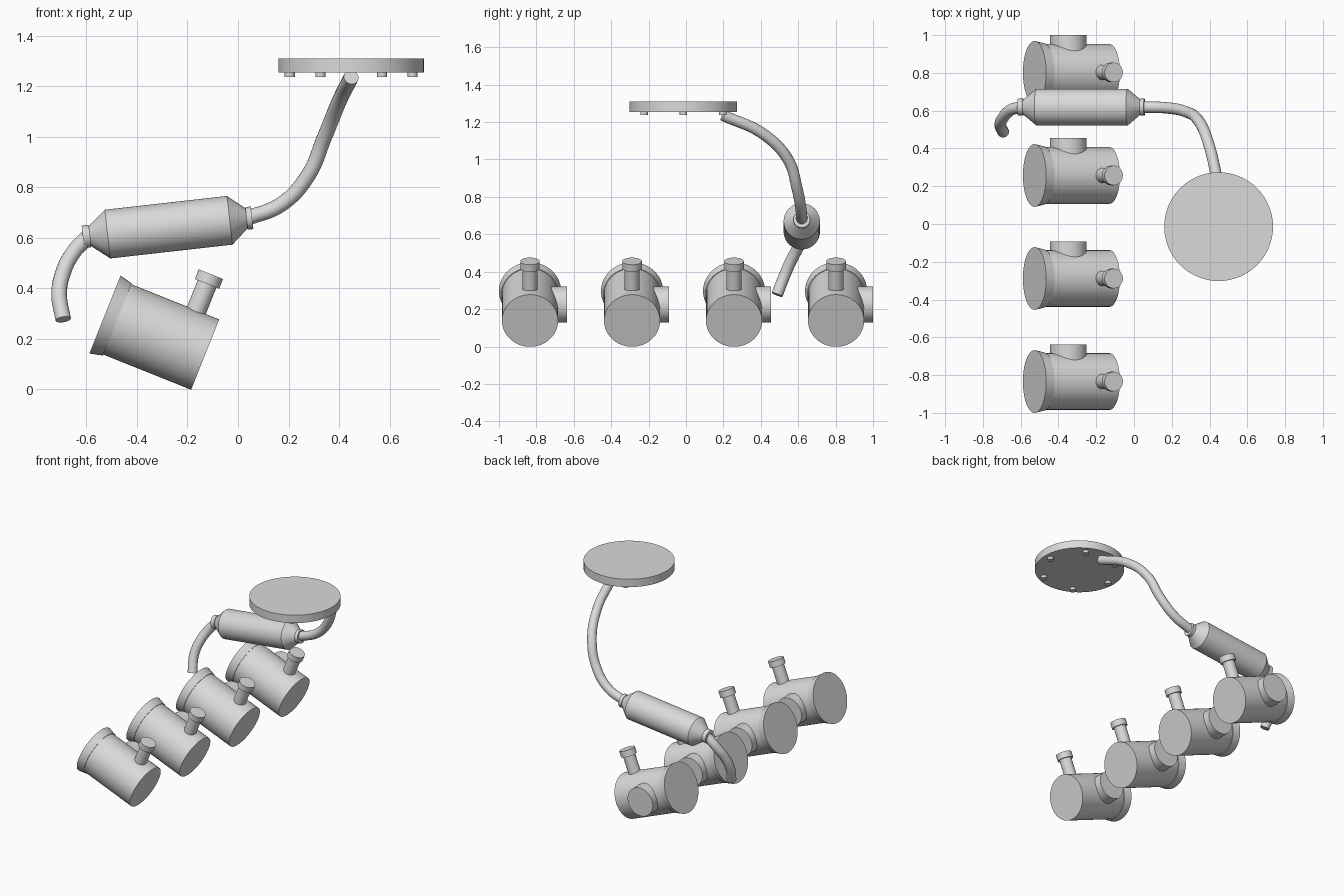
import bpy, bmesh, math
from mathutils import Vector

if "Cube" in bpy.data.objects:
    bpy.data.objects.remove(bpy.data.objects["Cube"], do_unlink=True)

metal = bpy.data.materials.new("light grey metal")
metal.use_nodes = True
GREY = (0.7, 0.7, 0.7, 1)
metal.diffuse_color = GREY
metal.node_tree.nodes["Principled BSDF"].inputs["Base Color"].default_value = GREY


def finish(obj):
    obj.data.materials.append(metal)
    bpy.ops.object.select_all(action='DESELECT')
    obj.select_set(True)
    bpy.context.view_layer.objects.active = obj
    bpy.ops.object.shade_smooth_by_angle(angle=math.radians(30))
    return obj


def turned(name, start, direction, profile, sides=48):
    """Closed solid of revolution: profile holds (distance, radius) pairs."""
    bm = bmesh.new()
    rings = []
    for dist, radius in profile:
        rings.append([bm.verts.new((radius * math.cos(math.tau * i / sides),
                                    radius * math.sin(math.tau * i / sides), dist))
                      for i in range(sides)])
    for a, b in zip(rings, rings[1:]):
        for i in range(sides):
            j = (i + 1) % sides
            bm.faces.new((a[i], a[j], b[j], b[i]))
    bm.faces.new(rings[0][::-1])
    bm.faces.new(rings[-1])
    mesh = bpy.data.meshes.new(name)
    bm.to_mesh(mesh)
    bm.free()
    obj = bpy.data.objects.new(name, mesh)
    bpy.context.collection.objects.link(obj)
    obj.location = start
    obj.rotation_euler = Vector(direction).to_track_quat('Z', 'Y').to_euler()
    return finish(obj)


def pipe(name, points, radius):
    """Round capped tube along a smooth path."""
    curve = bpy.data.curves.new(name, 'CURVE')
    curve.dimensions = '3D'
    curve.bevel_depth = radius
    curve.bevel_resolution = 6
    curve.use_fill_caps = True
    curve.resolution_u = 10
    spline = curve.splines.new('BEZIER')
    spline.bezier_points.add(len(points) - 1)
    for bp, p in zip(spline.bezier_points, points):
        bp.co = p
        bp.handle_left_type = bp.handle_right_type = 'AUTO'
    obj = bpy.data.objects.new(name, curve)
    bpy.context.collection.objects.link(obj)
    bpy.ops.object.select_all(action='DESELECT')
    obj.select_set(True)
    bpy.context.view_layer.objects.active = obj
    bpy.ops.object.convert(target='MESH')
    return finish(bpy.context.view_layer.objects.active)


# Row of four tilted canisters, each with a flared rim, top spout and side port
axis = Vector((-0.928, 0, 0.371)).normalized()
up = Vector((0.371, 0, 0.928)).normalized()
for n in range(4):
    base = Vector((-0.13, -0.834 + 0.5455 * n, 0.138))
    turned(f"canister_{n + 1}", base, axis,
           [(0, 0.15), (0.375, 0.15), (0.375, 0.154), (0.427, 0.166)], 64)
    turned(f"spout_{n + 1}", base + axis * 0.097, up,
           [(0.05, 0.04), (0.263, 0.04), (0.263, 0.052), (0.304, 0.052)], 32)
    turned(f"side_port_{n + 1}", base + axis * 0.234, (0, 1, 0),
           [(0.05, 0.097), (0.197, 0.097)])

# Muffler with tapered ends and small collars
turned("muffler", (-0.614, 0.619, 0.604), (0.487, 0, 0.055),
       [(0, 0.038), (0, 0.045), (0.028, 0.045), (0.028, 0.04), (0.098, 0.097),
        (0.585, 0.097), (0.652, 0.04), (0.652, 0.045), (0.674, 0.045)])

# Curved pipes at both ends of the muffler
pipe("upper_pipe", [(0.03, 0.619, 0.676), (0.17, 0.615, 0.732), (0.273, 0.595, 0.84),
                    (0.343, 0.545, 1.0), (0.398, 0.415, 1.135), (0.448, 0.198, 1.236)], 0.03)
pipe("lower_pipe", [(-0.59, 0.619, 0.608), (-0.65, 0.605, 0.545), (-0.695, 0.56, 0.455),
                    (-0.708, 0.525, 0.375), (-0.692, 0.487, 0.277)], 0.031)

# Round flange with six bolt heads underneath
hub = Vector((0.448, -0.014, 1.255))
turned("flange", hub, (0, 0, 1), [(0, 0.288), (0.055, 0.288)], 64)
for n in range(6):
    a = math.tau * n / 6
    spot = hub + Vector((math.cos(a), math.sin(a), 0)) * 0.243
    turned(f"bolt_{n + 1}", spot, (0, 0, -1), [(-0.01, 0.02), (0.018, 0.02)], 24)
